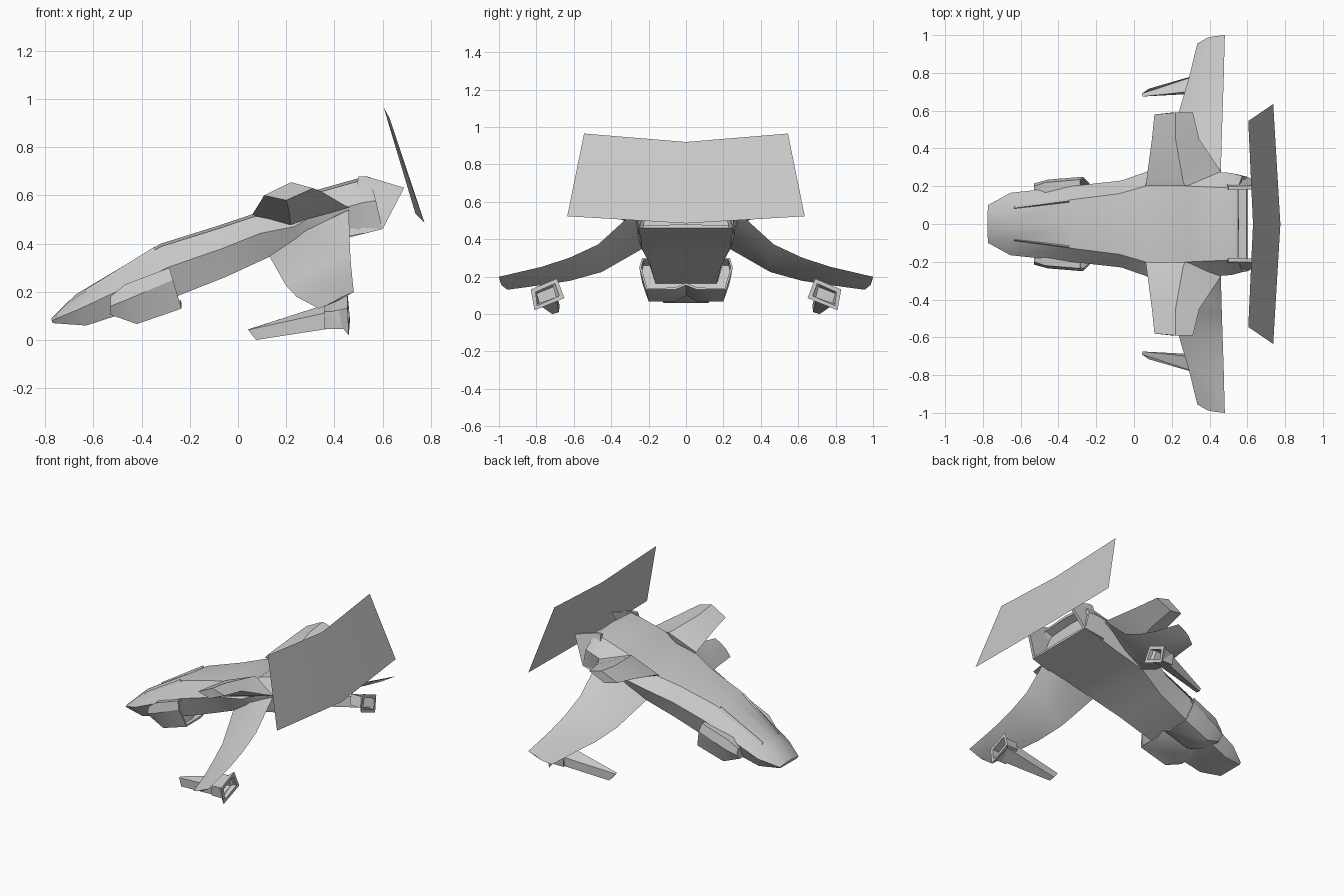
import bpy
import bmesh
from mathutils import Vector

if "Cube" in bpy.data.objects:
    bpy.data.objects.remove(bpy.data.objects["Cube"])


def finish(name, bm, angle=0.55, mirror=False):
    bmesh.ops.recalc_face_normals(bm, faces=bm.faces)
    me = bpy.data.meshes.new(name)
    bm.to_mesh(me)
    bm.free()
    ob = bpy.data.objects.new(name, me)
    bpy.context.collection.objects.link(ob)
    if mirror:
        ob.modifiers.new("mirror", 'MIRROR').use_axis = (False, True, False)
    bpy.ops.object.select_all(action='DESELECT')
    ob.select_set(True)
    bpy.context.view_layer.objects.active = ob
    bpy.ops.object.shade_smooth_by_angle(angle=angle)
    return ob


def loft(rings, recess=None):
    """Skin matching rings; recess = (rim width, depth vector) hollows the last cap."""
    bm = bmesh.new()
    vs = [[bm.verts.new(p) for p in r] for r in rings]
    n = len(rings[0])
    for a, b in zip(vs, vs[1:]):
        for i in range(n):
            j = (i + 1) % n
            bm.faces.new((a[i], a[j], b[j], b[i]))
    bm.faces.new(vs[0])
    cap = bm.faces.new(vs[-1])
    if recess:
        bm.normal_update()
        bmesh.ops.inset_region(bm, faces=[cap], thickness=recess[0])
        inner = bmesh.ops.extrude_face_region(bm, geom=[cap])
        verts = [g for g in inner['geom'] if isinstance(g, bmesh.types.BMVert)]
        bmesh.ops.translate(bm, verts=verts, vec=recess[1])
        if cap.is_valid:
            bm.faces.remove(cap)
    return bm


def symmetric(half):
    # half ring runs from top centre to bottom centre
    return half + [(x, -y, z) for x, y, z in half[-2:0:-1]]


def hull_ring(xt, zt, xb, zb, wt, wm, wb, drop=0.012, t=0.45):
    mx, mz = xt + (xb - xt) * t, zt + (zb - zt) * t
    return symmetric([(xt, 0, zt), (xt, wt, zt - drop), (mx, wm, mz),
                      (xb, wb, zb), (xb, 0, zb)])


# Fuselage, slanted up towards the tail
hull = [hull_ring(-.775, .09, -.77, .07, .06, .10, .09, .003),
        hull_ring(-.675, .188, -.63, .06, .08, .165, .12),
        hull_ring(-.32, .40, -.25, .183, .13, .205, .17),
        hull_ring(-.08, .475, -.05, .262, .16, .23, .19),
        hull_ring(.06, .522, .13, .345, .20, .285, .235),
        hull_ring(.22, .55, .25, .374, .21, .29, .24),
        hull_ring(.30, .615, .33, .394, .20, .285, .24),
        hull_ring(.53, .68, .50, .435, .19, .27, .25),
        hull_ring(.55, .675, .60, .46, .19, .255, .25)]
finish("fuselage", loft(hull, (.02, (-.05, 0, -.02))))

# Side walls of the tail nozzle
outer = [(.50, .20, .678), (.53, .20, .68), (.69, .205, .632), (.60, .25, .46), (.46, .262, .43)]
inner = [(x, y - .02, z) for x, y, z in outer]
finish("tail_wall", loft([outer, inner]), mirror=True)

# Lower cowl wrapped around the nose, open to the rear
def cowl_ring(x, zb, zc, w, zm, zt, slant):
    return symmetric([(x - slant, 0, zt), (x - slant, w - .015, zt), (x - slant * .7, w, zm),
                      (x, w - .035, zb), (x, .06, zb), (x, 0, zc)])

cowl = [cowl_ring(-.53, .105, .12, .215, .14, .18, 0),
        cowl_ring(-.42, .066, .10, .235, .17, .23, .05),
        cowl_ring(-.235, .13, .155, .25, .25, .30, .05)]
finish("nose_cowl", loft(cowl, (.012, (-.06, 0, -.03))))

# Thin canopy rails on the nose
rail = [[(-.635, .092, .195), (-.635, .084, .208), (-.635, .08, .195)],
        [(-.345, .132, .365), (-.345, .122, .388), (-.345, .11, .365)]]
finish("canopy_rail", loft(rail), mirror=True)

# Drooping main wings: leading edge, trailing edge, thickness
stations = [((.11, .12, .37), (.46, .12, .53), .02),
            ((.13, .235, .348), (.46, .285, .54), .018),
            ((.20, .45, .225), (.465, .47, .372), .016),
            ((.245, .62, .178), (.47, .62, .302), .014),
            ((.29, .77, .155), (.475, .77, .253), .012),
            ((.335, .955, .13), (.48, .975, .205), .008),
            ((.39, .987, .155), (.482, 1.0, .20), .004)]
wing = []
for le, te, th in stations:
    le, te = Vector(le), Vector(te)
    mid = le.lerp(te, .45)
    n = Vector((-.3, .45, .85)) * th
    wing.append([le, mid + n, te, mid - n])
finish("wing", loft(wing), mirror=True)

# Short raised fins above the wings: front, top, rear, bottom
fin = [[(.06, .20, .52), (.27, .20, .60), (.47, .26, .55), (.22, .23, .465)],
       [(.065, .225, .53), (.26, .225, .605), (.455, .285, .552), (.22, .26, .472)],
       [(.095, .45, .578), (.22, .45, .637), (.345, .45, .617), (.21, .45, .545)],
       [(.108, .58, .60), (.22, .59, .655), (.312, .59, .63), (.20, .59, .58)]]
finish("upper_fin", loft(fin), mirror=True)

# Tapered wing pods with a flared, hollow square end
pod = [[(.042, .69, .042), (.045, .675, .045), (.07, .68, .01), (.075, .715, .0)],
       [(.42, .815, .125), (.42, .715, .165), (.43, .695, .09), (.43, .795, .055)]]
flare = [pod[1],
         [(.455, .83, .132), (.455, .69, .19), (.465, .65, .085), (.46, .81, .02)]]
finish("wing_pod", loft([pod[0]] + flare, (.03, (-.1, 0, 0))), 0.3, mirror=True)

# Tilted tail panel, folded along the centre
bm = bmesh.new()
top = [bm.verts.new(p) for p in ((.605, -.545, .965), (.63, 0, .92), (.605, .545, .965))]
low = [bm.verts.new(p) for p in ((.737, -.635, .523), (.775, 0, .485), (.737, .635, .523))]
for i in range(2):
    bm.faces.new((top[i], top[i + 1], low[i + 1], low[i]))
finish("tail_panel", bm)
